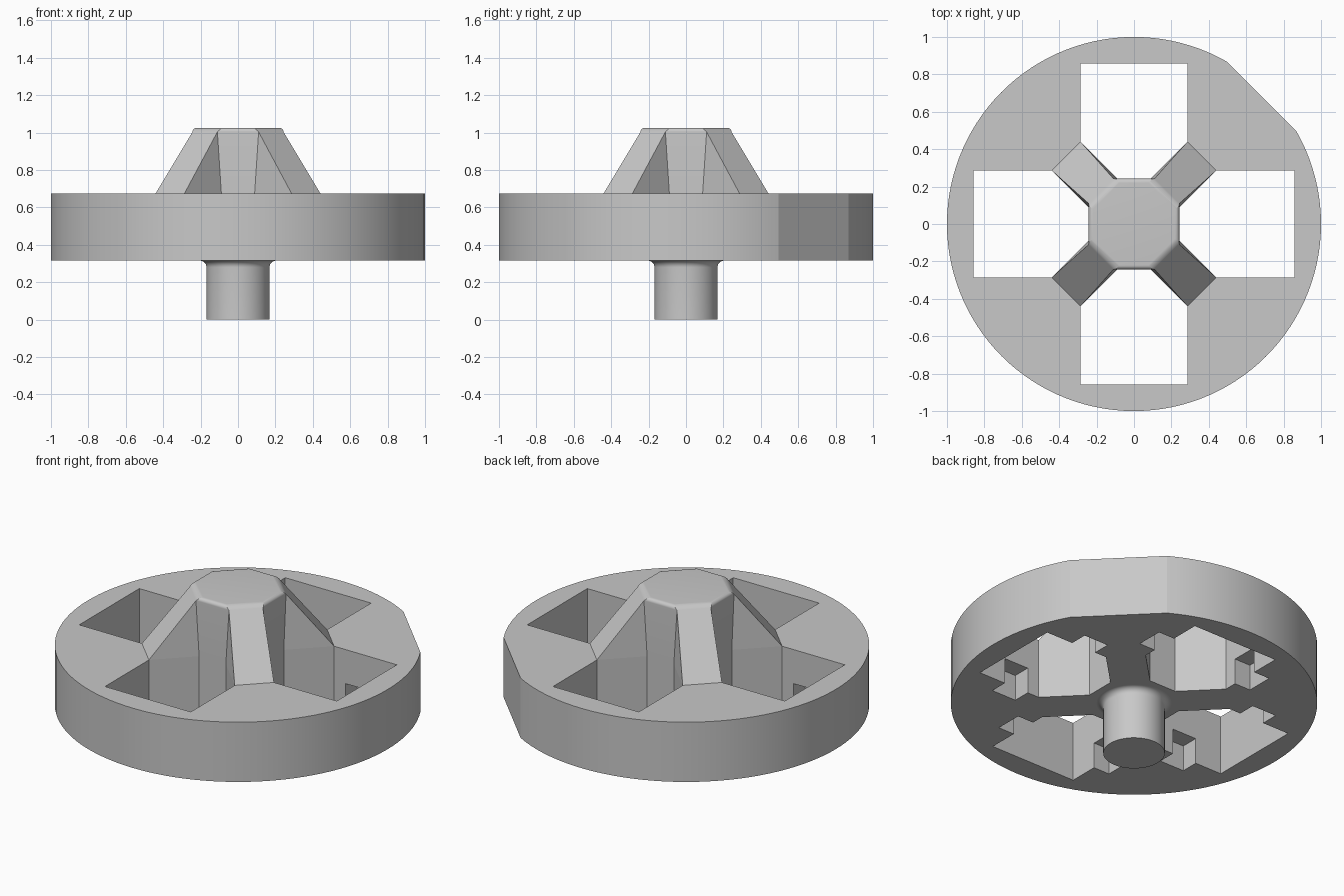
import bpy, bmesh, math
from mathutils import Matrix

cube = bpy.data.objects.get("Cube")
if cube:
    bpy.data.objects.remove(cube, do_unlink=True)

BOTTOM, RIM_TOP, HUB_TOP = 0.315, 0.675, 1.025
HALF = 0.286          # half width of a window
OUTER = 0.858         # outer wall of a window
HUB, EDGE = 0.243, 0.089   # octagon flat distance and half side
SPOKE = 0.44          # where a spoke meets a window side

grey = bpy.data.materials.new("light_grey")
grey.use_nodes = True
grey.diffuse_color = (0.58, 0.58, 0.58, 1)
grey.node_tree.nodes["Principled BSDF"].inputs["Base Color"].default_value = grey.diffuse_color


def finish(name, bm):
    bmesh.ops.recalc_face_normals(bm, faces=bm.faces)
    mesh = bpy.data.meshes.new(name)
    bm.to_mesh(mesh)
    bm.free()
    mesh.materials.append(grey)
    obj = bpy.data.objects.new(name, mesh)
    bpy.context.collection.objects.link(obj)
    return obj


def activate(obj):
    bpy.ops.object.select_all(action='DESELECT')
    obj.select_set(True)
    bpy.context.view_layer.objects.active = obj


def smooth(obj):
    activate(obj)
    bpy.ops.object.shade_smooth_by_angle(angle=math.radians(12))


def prism(bm, outline, z0, z1):
    low = [bm.verts.new((x, y, z0)) for x, y in outline]
    high = [bm.verts.new((x, y, z1)) for x, y in outline]
    bm.faces.new(low[::-1])
    bm.faces.new(high)
    for i in range(len(low)):
        j = (i + 1) % len(low)
        bm.faces.new((low[i], low[j], high[j], high[i]))


def turned(points, quarter):
    rot = Matrix.Rotation(quarter * math.pi / 2, 2)
    return [tuple(rot @ Matrix(((x,), (y,)))) for x, y in points]


def spin(points, quarter):
    c, s = [(1, 0), (0, 1), (-1, 0), (0, -1)][quarter]
    return [(c * x - s * y, s * x + c * y) for x, y in points]


def cut(target, outline, z0, z1):
    # Cut the same outline out of all four sides
    bm = bmesh.new()
    for q in range(4):
        prism(bm, spin(outline, q), z0, z1)
    cutter = finish("cutter", bm)
    cutter.hide_render = True
    mod = target.modifiers.new("cut", 'BOOLEAN')
    mod.operation, mod.solver, mod.object = 'DIFFERENCE', 'EXACT', cutter
    activate(target)
    bpy.ops.object.modifier_apply(modifier=mod.name)
    bpy.data.objects.remove(cutter, do_unlink=True)


# Wheel disc with one flat on its rim
flat = math.radians(15.4)
start, sweep, steps = math.pi / 4 + flat, 2 * (math.pi - flat), 110
rim = [(math.cos(start + sweep * i / steps), math.sin(start + sweep * i / steps))
       for i in range(steps + 1)]
bm = bmesh.new()
prism(bm, rim, BOTTOM, RIM_TOP)
disc = finish("wheel_disc", bm)

# Four windows, leaving diagonal spokes and an octagonal hub
window = [(HUB, -EDGE), (SPOKE, -HALF), (OUTER, -HALF),
          (OUTER, HALF), (SPOKE, HALF), (HUB, EDGE)]
cut(disc, window, 0.1, 0.9)
# Blind notches in the window sides, open below
notch = [(0.517, -0.392), (0.68, -0.392), (0.68, 0.392), (0.517, 0.392)]
cut(disc, notch, 0.1, BOTTOM + 0.155)
smooth(disc)

# Raised hub with four sloping ribs
bm = bmesh.new()
base, top = [], []
for q in range(4):
    for p in spin([(HUB, -EDGE), (HUB, EDGE)], q):
        top.append(bm.verts.new((*p, HUB_TOP)))
    for p in spin([(HUB, -EDGE), (HUB, EDGE), (SPOKE, HALF), (HALF, SPOKE)], q):
        base.append(bm.verts.new((*p, RIM_TOP)))
bm.faces.new(top)
for q in range(4):
    a, b, end_a, end_b = base[4 * q:4 * q + 4]
    c = base[(4 * q + 4) % 16]
    ta, tb, tc = top[2 * q], top[2 * q + 1], top[(2 * q + 2) % 8]
    bm.faces.new((a, b, tb, ta))            # upright hub side
    bm.faces.new((b, end_a, tb))            # rib sides
    bm.faces.new((end_b, c, tc))
    bm.faces.new((end_a, end_b, tc, tb))    # rib slope
bm.edges.ensure_lookup_table()
lip = [e for e in bm.edges if all(v.co.z > HUB_TOP - 0.001 for v in e.verts)]
bmesh.ops.bevel(bm, geom=lip, offset=0.024, segments=9, profile=0.5, affect='EDGES')
smooth(finish("hub_and_ribs", bm))

# Shaft with a fillet under the disc, turned from a profile
fillet = 0.036
profile = [(0, 0), (0.168, 0)]
for i in range(10):
    a = math.pi / 2 * i / 9
    profile.append((0.168 + fillet * (1 - math.cos(a)),
                    BOTTOM - fillet * (1 - math.sin(a))))
bm = bmesh.new()
verts = [bm.verts.new((r, 0, z)) for r, z in profile]
edges = [bm.edges.new(pair) for pair in zip(verts, verts[1:])]
bmesh.ops.spin(bm, geom=verts + edges, cent=(0, 0, 0), axis=(0, 0, 1),
               angle=2 * math.pi, steps=64)
bmesh.ops.remove_doubles(bm, verts=bm.verts, dist=0.0001)
smooth(finish("shaft", bm))
